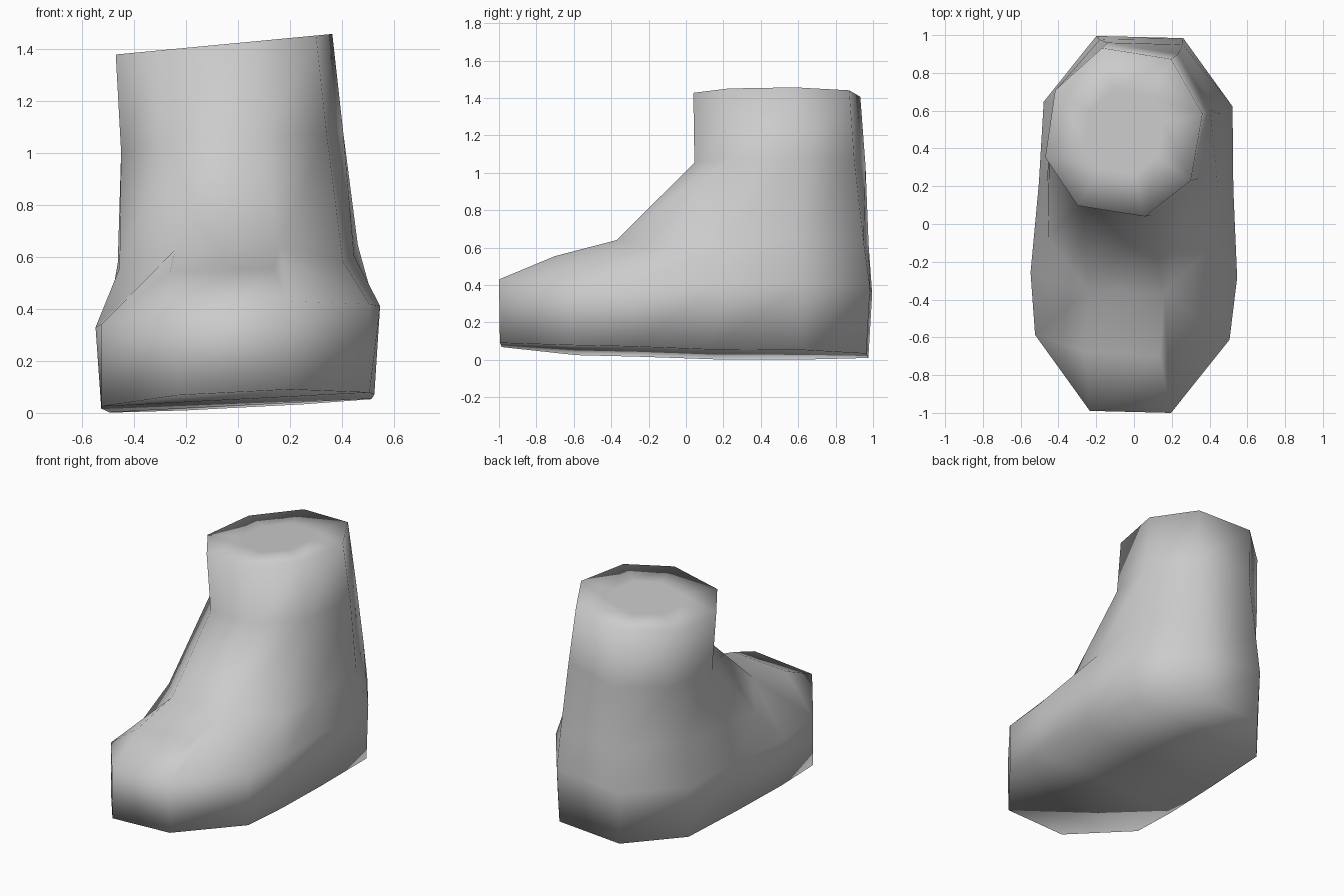
import bpy
import bmesh
from math import sin, cos

if "Cube" in bpy.data.objects:
    bpy.data.objects.remove(bpy.data.objects["Cube"], do_unlink=True)

# One plain grey for the whole boot
grey = bpy.data.materials.new("plain_grey")
grey.use_nodes = True
colour = (0.6, 0.6, 0.6, 1.0)
grey.diffuse_color = colour
grey.node_tree.nodes["Principled BSDF"].inputs["Base Color"].default_value = colour


def ring(half, centre=(0, 0), turn=0.0, tilt=0.0, scale=1.0, lift=0.0):
    """Mirror a half outline (toe to heel), then scale, turn and tilt it."""
    outline = half + [(-x, y, z) for x, y, z in reversed(half)]
    points = []
    for x, y, z in outline:
        x, y = x * scale, y * scale
        px = x * cos(turn) - y * sin(turn) + centre[0]
        py = x * sin(turn) + y * cos(turn) + centre[1]
        points.append((px, py, z + lift + tilt * px))
    return points


# Half outlines: toe, toe corner, ball, side, heel side, heel
sole = [(.215, -.99, .08), (.515, -.6, .052), (.525, -.27, .044),
        (.505, .15, .028), (.49, .63, .026), (.225, .97, .02)]
welt = [(.215, -.995, .415), (.515, -.6, .38), (.547, -.27, .37),
        (.515, .2, .37), (.5, .635, .37), (.23, .99, .37)]
ankle = [(.43, -.1, .57), (.455, .2, .59), (.445, .61, .63), (.22, .965, .62)]
toe_top = (.2, -.69, .55)
instep = (.2, -.36, .635)
shaft_front, shaft_side = (.18, -.425, 0), (.39, -.2, 0)
shaft = [shaft_front, shaft_front, shaft_side, shaft_side,
         (.395, .16, 0), (.185, .42, 0)]

base = dict(turn=-.025, centre=(.006, 0))
foot = dict(turn=-.06, centre=(-.02, 0), tilt=.03)
leg = dict(turn=-.16, tilt=.095)
top_centre = (-.053, .488)

# Stacked rings from the sole edge to the closed top
rings = [
    ring(sole, tilt=.052, **base),
    ring(welt, tilt=.075, **base),
    ring([toe_top, instep] + ankle, **foot),
    ring([instep, instep] + ankle, **foot),
    ring(shaft, centre=(-.022, .505), scale=1.025, lift=1.045, **leg),
    ring(shaft, centre=top_centre, lift=1.422, **leg),
    ring(shaft, centre=top_centre, scale=.5, lift=1.422, **leg),
]

# Skin the rings, sharing corners that coincide
bm = bmesh.new()
shared = {}


def corner(point):
    key = tuple(round(c, 4) for c in point)
    if key not in shared:
        shared[key] = bm.verts.new(point)
    return shared[key]


def add_face(points):
    verts = list(dict.fromkeys(corner(p) for p in points))
    if len(verts) > 2:
        bm.faces.new(verts).smooth = True


for low, high in zip(rings, rings[1:]):
    for i in range(len(low)):
        j = (i + 1) % len(low)
        add_face((low[i], low[j], high[j], high[i]))

# Underside in crosswise strips, and the closed top
under = rings[0]
for i in range(len(under) // 2 - 1):
    add_face((under[i], under[-1 - i], under[-2 - i], under[i + 1]))
add_face(rings[-1])
bmesh.ops.recalc_face_normals(bm, faces=bm.faces)

mesh = bpy.data.meshes.new("boot")
bm.to_mesh(mesh)
bm.free()
mesh.materials.append(grey)
boot = bpy.data.objects.new("boot", mesh)
bpy.context.collection.objects.link(boot)
